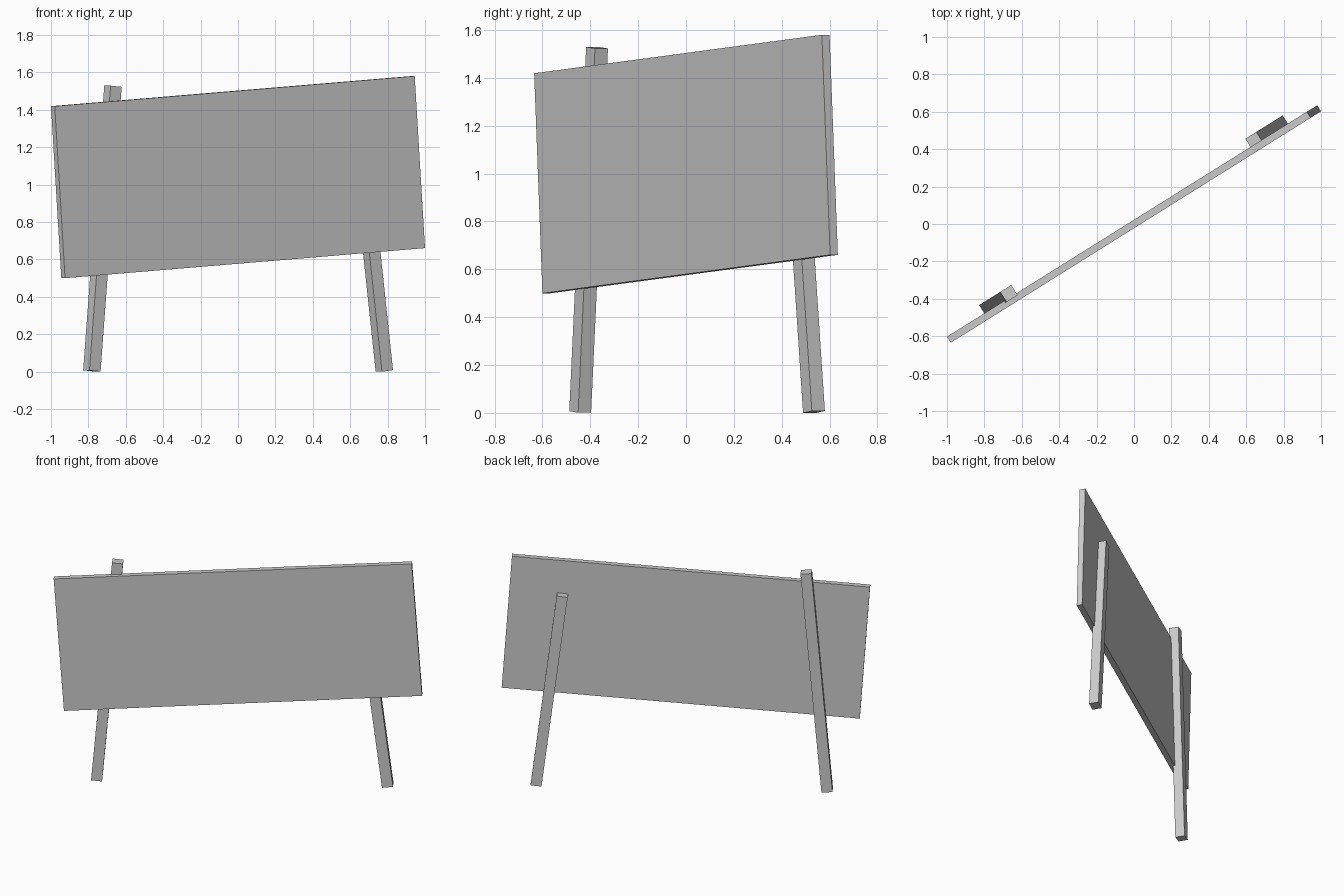
import bpy
import math
from mathutils import Matrix

if "Cube" in bpy.data.objects:
    bpy.data.objects.remove(bpy.data.objects["Cube"])

grey = bpy.data.materials.new("plain grey")
grey.diffuse_color = (0.6, 0.6, 0.6, 1)
grey.use_nodes = True
grey.node_tree.nodes["Principled BSDF"].inputs["Base Color"].default_value = grey.diffuse_color

# The whole sign is turned about the vertical axis
TURN = Matrix.Rotation(math.radians(32), 4, 'Z')


def box(name, size, centre, lean):
    """Box leaning within the plane of the sign; centre is along, behind, up."""
    bpy.ops.mesh.primitive_cube_add(size=1)
    ob = bpy.context.object
    ob.name = name
    ob.data.transform(TURN @ Matrix.Translation(centre)
                      @ Matrix.Rotation(math.radians(lean), 4, 'Y')
                      @ Matrix.Diagonal((*size, 1)))
    ob.data.materials.append(grey)
    return ob


def post(name, bottom, top, height):
    """Square post behind the board, from bottom to top position along it."""
    run = top - bottom
    box(name, (0.07, 0.064, math.hypot(run, height)),
        ((bottom + top) / 2, 0.039, height / 2 + 0.004),
        math.degrees(math.atan2(run, height)))


# Crooked board
box("sign_board", (2.275, 0.038, 0.922), (0, 0, 1.04), -4.05)

# Two uneven leaning posts
post("left_post", -0.897, -0.764, 1.522)
post("right_post", 0.947, 0.781, 1.325)
